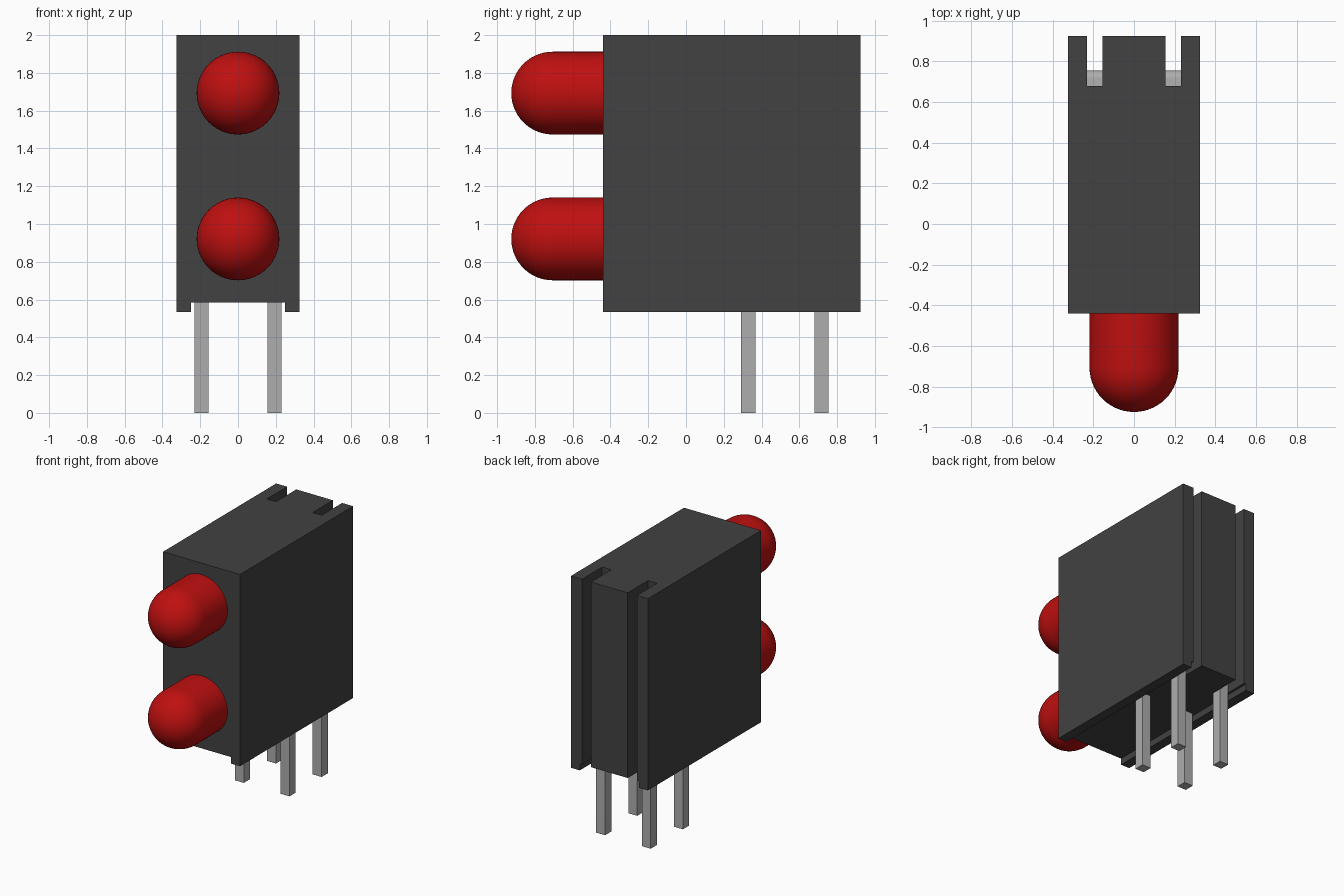
import bpy, bmesh, math
from mathutils import Vector, Matrix

cube = bpy.data.objects.get("Cube")
if cube:
    bpy.data.objects.remove(cube, do_unlink=True)


def material(name, rgb):
    m = bpy.data.materials.new(name)
    m.use_nodes = True
    m.diffuse_color = (*rgb, 1)
    bsdf = next(n for n in m.node_tree.nodes if n.type == 'BSDF_PRINCIPLED')
    bsdf.inputs["Base Color"].default_value = (*rgb, 1)
    return m


BLACK = material("black plastic", (0.054, 0.054, 0.054))
RED = material("red lens", (0.52, 0.005, 0.005))
METAL = material("tinned metal", (0.42, 0.42, 0.42))


def make_object(name, bm, mat):
    bmesh.ops.recalc_face_normals(bm, faces=bm.faces)
    mesh = bpy.data.meshes.new(name)
    bm.to_mesh(mesh)
    bm.free()
    ob = bpy.data.objects.new(name, mesh)
    bpy.context.collection.objects.link(ob)
    mesh.materials.append(mat)
    return ob


def extrude(name, points, direction, mat):
    """Extrude a closed outline of 3D points along a direction."""
    bm = bmesh.new()
    face = bm.faces.new([bm.verts.new(p) for p in points])
    out = bmesh.ops.extrude_face_region(bm, geom=[face])
    verts = [v for v in out["geom"] if isinstance(v, bmesh.types.BMVert)]
    bmesh.ops.translate(bm, verts=verts, vec=direction)
    return make_object(name, bm, mat)


def activate(ob):
    bpy.ops.object.select_all(action='DESELECT')
    ob.select_set(True)
    bpy.context.view_layer.objects.active = ob


# Housing: outline with two lead slots in the back, extruded upward
FRONT, BACK, SLOT = -0.44, 0.925, 0.68
half = [(0.325, FRONT), (0.325, BACK), (0.232, BACK),
        (0.232, SLOT), (0.155, SLOT), (0.155, BACK)]
outline = half + [(-x, y) for x, y in reversed(half)]
housing = extrude("housing", [(x, y, 0.535) for x, y in outline],
                  Vector((0, 0, 1.465)), BLACK)

# Shallow channel along the underside, leaving a rail on each side
channel = extrude("channel_cutter",
                  [(-0.25, -1, 0.4), (0.25, -1, 0.4), (0.25, -1, 0.585), (-0.25, -1, 0.585)],
                  Vector((0, 2.5, 0)), BLACK)
channel.hide_render = True
cut = housing.modifiers.new("channel", 'BOOLEAN')
cut.operation, cut.solver, cut.object = 'DIFFERENCE', 'EXACT', channel
activate(housing)
bpy.ops.object.modifier_apply(modifier=cut.name)
bpy.data.objects.remove(channel, do_unlink=True)


# Lamps: cylinder with a domed tip, lathed around the y axis
def lamp(name, z, radius=0.219, tip=-0.925, rear=-0.40, rings=14):
    centre = tip + radius
    profile = [(0, rear), (radius, rear)]
    for i in range(rings + 1):
        a = math.pi / 2 * i / rings
        profile.append((radius * math.cos(a), centre - radius * math.sin(a)))
    bm = bmesh.new()
    verts = [bm.verts.new((r, y, 0)) for r, y in profile]
    edges = [bm.edges.new(pair) for pair in zip(verts, verts[1:])]
    bmesh.ops.spin(bm, geom=verts + edges, cent=(0, 0, 0), axis=(0, 1, 0),
                   angle=2 * math.pi, steps=56)
    bmesh.ops.remove_doubles(bm, verts=bm.verts, dist=0.0005)
    bmesh.ops.transform(bm, matrix=Matrix.Translation((0, 0, z)), verts=bm.verts)
    ob = make_object(name, bm, RED)
    activate(ob)
    bpy.ops.object.shade_smooth_by_angle(angle=math.radians(35))


# Leads: square wire running back from a lamp, then bent straight down
def lead(name, x, y, z, w=0.075, bend=0.04):
    top = z + w / 2
    corner = [(y + w - bend + bend * math.sin(a), top - bend + bend * math.cos(a))
              for a in (math.pi / 2 * i / 6 for i in range(7))]
    side = [(-0.41, z - w / 2), (-0.41, top)] + corner + [(y + w, 0), (y, 0), (y, z - w / 2)]
    ob = extrude(name, [(x - w / 2, py, pz) for py, pz in side], Vector((w, 0, 0)), METAL)
    activate(ob)
    bpy.ops.object.shade_smooth_by_angle(angle=math.radians(35))


for level, z, y in (("upper", 1.693, 0.68), ("lower", 0.921, 0.292)):
    lamp(f"{level}_lamp", z)
    for side, x in (("left", 0.193), ("right", -0.193)):
        lead(f"{level}_lead_{side}", x, y, z)
